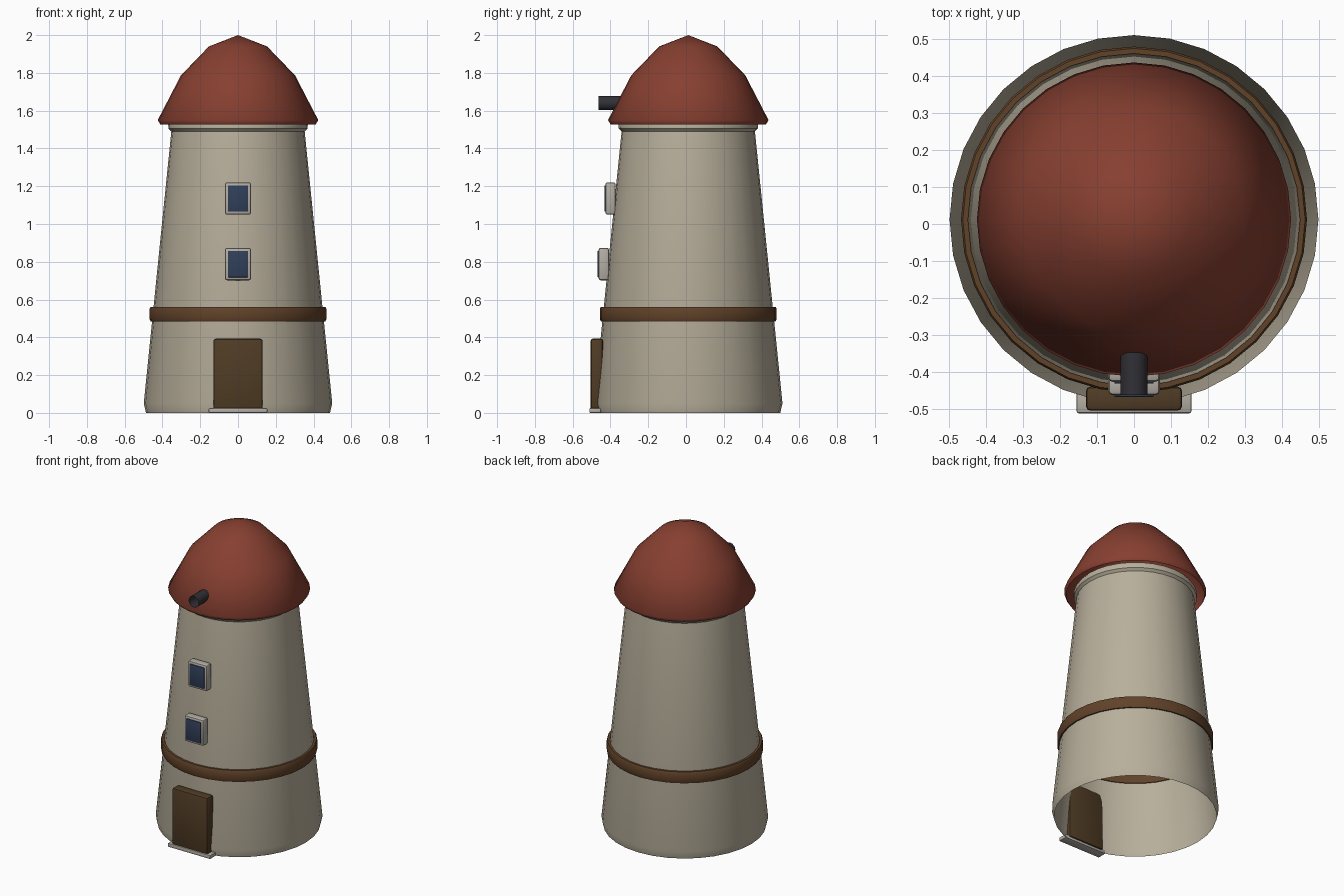
import bpy, bmesh, math

if "Cube" in bpy.data.objects:
    bpy.data.objects.remove(bpy.data.objects["Cube"])

CY = 0.012   # tower axis
SIDES = 32


def material(name, rgb):
    m = bpy.data.materials.new(name)
    m.diffuse_color = (*rgb, 1)
    m.use_nodes = True
    m.node_tree.nodes["Principled BSDF"].inputs["Base Color"].default_value = m.diffuse_color
    return m


PLASTER = material("plaster", (0.48, 0.43, 0.33))
TILE = material("roof_tile", (0.24, 0.05, 0.03))
WOOD = material("door_wood", (0.08, 0.045, 0.018))
BEAM = material("beam_wood", (0.12, 0.055, 0.022))
GLASS = material("glass", (0.03, 0.05, 0.10))
IRON = material("iron", (0.03, 0.03, 0.037))
STONE = material("stone", (0.45, 0.42, 0.37))


def finish(name, bm, mat, angle=40):
    bmesh.ops.recalc_face_normals(bm, faces=bm.faces)
    me = bpy.data.meshes.new(name)
    bm.to_mesh(me)
    bm.free()
    me.materials.append(mat)
    ob = bpy.data.objects.new(name, me)
    bpy.context.collection.objects.link(ob)
    bpy.ops.object.select_all(action='DESELECT')
    ob.select_set(True)
    bpy.context.view_layer.objects.active = ob
    bpy.ops.object.shade_smooth_by_angle(angle=math.radians(angle))
    return ob


def lathe(name, profile, mat, closed=False, angle=40):
    """Revolve (radius, z) points around the tower axis."""
    bm = bmesh.new()
    vs = [bm.verts.new((0, CY - r, z)) for r, z in profile]
    pairs = list(zip(vs, vs[1:])) + ([(vs[-1], vs[0])] if closed else [])
    edges = [bm.edges.new(p) for p in pairs]
    bmesh.ops.spin(bm, geom=vs + edges, cent=(0, CY, 0), axis=(0, 0, 1),
                   angle=math.tau, steps=SIDES, use_duplicate=False)
    bmesh.ops.remove_doubles(bm, verts=bm.verts, dist=1e-4)
    return finish(name, bm, mat, angle)


def box(name, half_width, y0, y1, z0, z1, mat, bevel=0.01):
    bm = bmesh.new()
    bmesh.ops.create_cube(bm, size=1)
    for v in bm.verts:
        v.co = (v.co.x * 2 * half_width,
                (y0 + y1) / 2 + v.co.y * (y1 - y0),
                (z0 + z1) / 2 + v.co.z * (z1 - z0))
    bmesh.ops.bevel(bm, geom=bm.edges[:], offset=bevel, segments=2,
                    profile=0.5, affect='EDGES')
    return finish(name, bm, mat, 30)


# Open-ended tapered tower wall with a small cornice
lathe("tower_wall", [(0.487, 0), (0.499, 0.05), (0.353, 1.49),
                     (0.368, 1.505), (0.37, 1.53), (0.36, 1.545)], PLASTER)

# Wooden band
lathe("band", [(0.449, 0.485), (0.463, 0.485), (0.468, 0.495),
               (0.468, 0.55), (0.463, 0.56), (0.449, 0.56)], BEAM, closed=True)

# Roof shell
lathe("roof", [(0.412, 1.528), (0.425, 1.55), (0.302, 1.787),
               (0.154, 1.94), (0, 2.0)], TILE, angle=60)

# Door and doorstep
box("door", 0.13, -0.505, -0.44, 0.015, 0.393, WOOD, 0.012)
box("doorstep", 0.155, -0.512, -0.45, 0.0, 0.025, STONE, 0.005)

# Windows
for label, z, front in (("lower", 0.788, -0.463), ("upper", 1.135, -0.427)):
    box(label + "_window_frame", 0.07, front, front + 0.055,
        z - 0.086, z + 0.086, STONE, 0.012)
    box(label + "_window_glass", 0.053, front - 0.005, front + 0.02,
        z - 0.07, z + 0.07, GLASS, 0.003)

# Open pipe sticking out of the roof
bm = bmesh.new()
bmesh.ops.create_cone(bm, cap_ends=False, segments=16, radius1=0.037,
                      radius2=0.037, depth=0.13)
for v in bm.verts:
    x, y, z = v.co
    v.co = (x, -0.397 + z, 1.64 + y)
finish("roof_pipe", bm, IRON)
